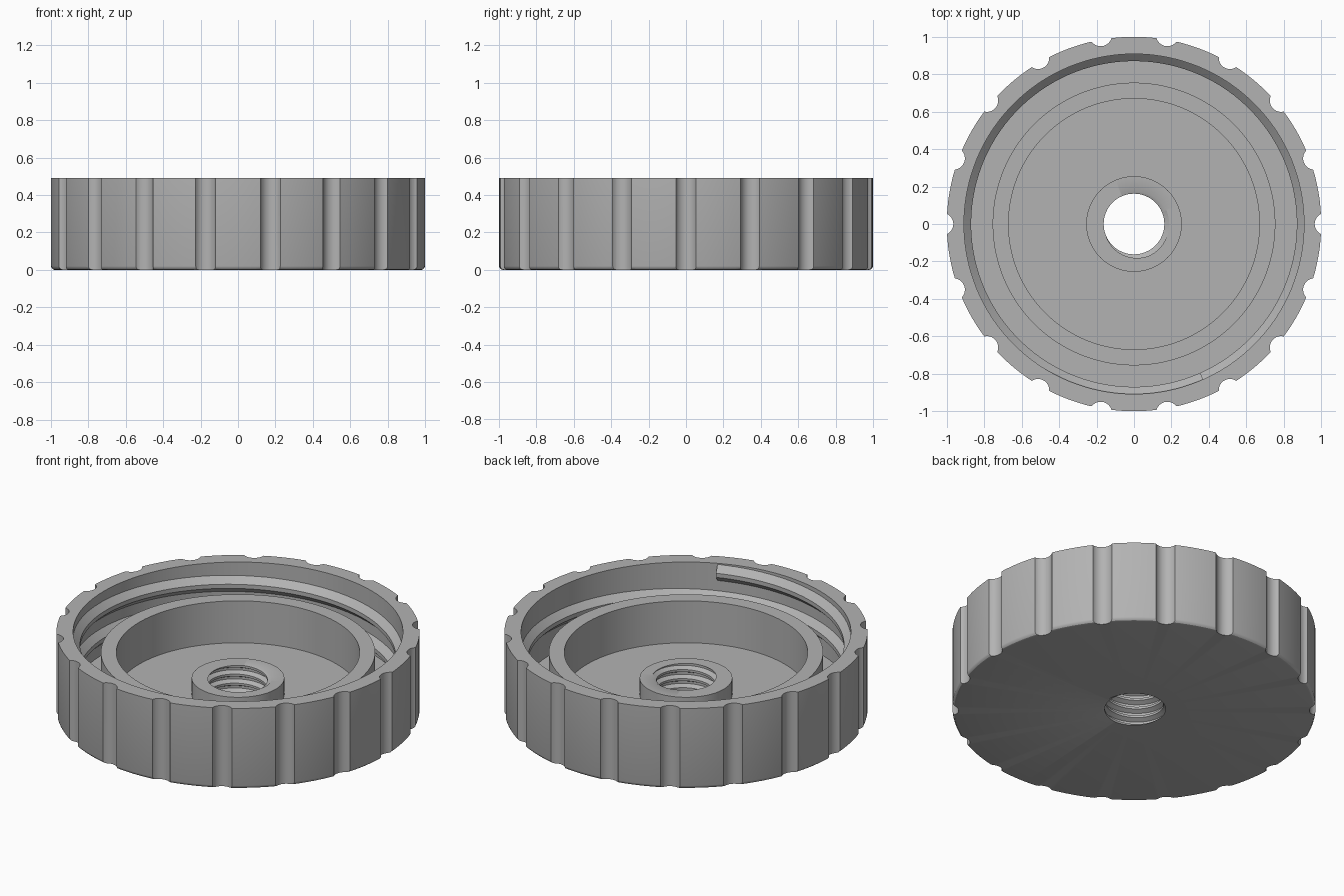
import bpy, bmesh
from math import cos, sin, tau, radians

cube = bpy.data.objects.get("Cube")
if cube:
    bpy.data.objects.remove(cube, do_unlink=True)

HEIGHT = 0.49
grey = bpy.data.materials.new("mid_grey")
grey.use_nodes = True
grey.diffuse_color = (0.45, 0.45, 0.45, 1)
grey.node_tree.nodes["Principled BSDF"].inputs["Base Color"].default_value = grey.diffuse_color


def make_object(name, bm):
    bmesh.ops.recalc_face_normals(bm, faces=bm.faces[:])
    mesh = bpy.data.meshes.new(name)
    bm.to_mesh(mesh)
    bm.free()
    mesh.materials.append(grey)
    obj = bpy.data.objects.new(name, mesh)
    bpy.context.collection.objects.link(obj)
    return obj


def smooth(obj):
    bpy.ops.object.select_all(action="DESELECT")
    obj.select_set(True)
    bpy.context.view_layer.objects.active = obj
    bpy.ops.object.shade_smooth_by_angle(angle=radians(30))


def lathe(name, profile, steps):
    """Closed solid of revolution; the profile starts and ends on the axis."""
    bm = bmesh.new()
    verts = [bm.verts.new((r, 0, z)) for r, z in profile]
    edges = [bm.edges.new(pair) for pair in zip(verts, verts[1:])]
    bmesh.ops.spin(bm, geom=verts + edges, axis=(0, 0, 1), cent=(0, 0, 0),
                   angle=tau, steps=steps, use_merge=True)
    bmesh.ops.remove_doubles(bm, verts=bm.verts[:], dist=0.0005)
    return make_object(name, bm)


def screw_cutter(name, profile, pitch, start, turns, low, high, steps=64):
    """Solid threaded rod, trimmed flat at both ends."""
    bm = bmesh.new()
    rows = []
    for i in range(turns * steps + 1):
        a = tau * i / steps
        rows.append([bm.verts.new((r * cos(a), r * sin(a), start + pitch * (f + i / steps)))
                     for r, f in profile])
    for i in range(len(rows) - 1):
        here, after = rows[i], rows[i + 1]
        if i + steps + 1 < len(rows):
            here = here + [rows[i + steps][0]]
            after = after + [rows[i + steps + 1][0]]
        for j in range(len(here) - 1):
            bm.faces.new((here[j], after[j], after[j + 1], here[j + 1]))
    for z, side in ((low, -1), (high, 1)):
        bmesh.ops.bisect_plane(bm, geom=bm.verts[:] + bm.edges[:] + bm.faces[:],
                               plane_co=(0, 0, z), plane_no=(0, 0, side), clear_outer=True)
    bmesh.ops.remove_doubles(bm, verts=bm.verts[:], dist=0.00001)
    bmesh.ops.holes_fill(bm, edges=[e for e in bm.edges if e.is_boundary], sides=0)
    return make_object(name, bm)


def helical_ridge(name, profile, pitch, top, end_angle, turns, steps=128):
    """Ridge that winds down from its top end; the ends are closed flat."""
    bm = bmesh.new()
    rows = []
    for i in range(int(turns * steps) + 1):
        a = end_angle - tau * i / steps
        rows.append([bm.verts.new((r * cos(a), r * sin(a), top - dz - pitch * i / steps))
                     for r, dz in profile])
    n = len(profile)
    for here, after in zip(rows, rows[1:]):
        for j in range(n):
            k = (j + 1) % n
            bm.faces.new((here[j], after[j], after[k], here[k]))
    bm.faces.new(rows[0])
    bm.faces.new(rows[-1])
    return make_object(name, bm)


# Lid body: rounded base edge, rim wall, inner ring and central boss
fillet = [(0.98 + 0.02 * sin(radians(a)), 0.02 - 0.02 * cos(radians(a)))
          for a in range(0, 91, 30)]
lid = lathe("lid_body", [(0, 0)] + fillet + [
    (1.0, HEIGHT), (0.908, HEIGHT), (0.908, 0.11),
    (0.755, 0.11), (0.755, 0.365), (0.67, 0.365), (0.67, 0.11),
    (0.255, 0.11), (0.255, 0.21), (0, 0.21)], 144)

# Cutters: grip grooves around the edge and the threaded centre hole
bm = bmesh.new()
for i in range(18):
    a = tau * i / 18
    made = bmesh.ops.create_cone(bm, cap_ends=True, segments=32, radius1=0.06,
                                 radius2=0.06, depth=1)
    bmesh.ops.translate(bm, verts=made["verts"],
                        vec=(1.025 * cos(a), 1.025 * sin(a), HEIGHT / 2))
grooves = make_object("grip_groove_cutter", bm)
PITCH = 0.055
hole = screw_cutter("hole_cutter", [(0.162, 0), (0.162, 0.25), (0.188, 0.5), (0.188, 0.75)],
                    PITCH, -2.75 * PITCH, 9, -0.03, 0.24)

for cutter in (grooves, hole):
    cutter.hide_render = True
    mod = lid.modifiers.new(cutter.name, "BOOLEAN")
    mod.operation = "DIFFERENCE"
    mod.solver = "EXACT"
    mod.object = cutter
bpy.context.view_layer.update()
cut = bpy.data.meshes.new_from_object(lid.evaluated_get(bpy.context.evaluated_depsgraph_get()))
lid.modifiers.clear()
lid.data = cut
for cutter in (grooves, hole):
    bpy.data.objects.remove(cutter, do_unlink=True)
smooth(lid)

# Thread on the inside of the rim
thread = helical_ridge("rim_thread", [(0.912, 0), (0.87, 0.04), (0.87, 0.065), (0.912, 0.105)],
                       0.16, 0.487, radians(-66), 1.7)
smooth(thread)
